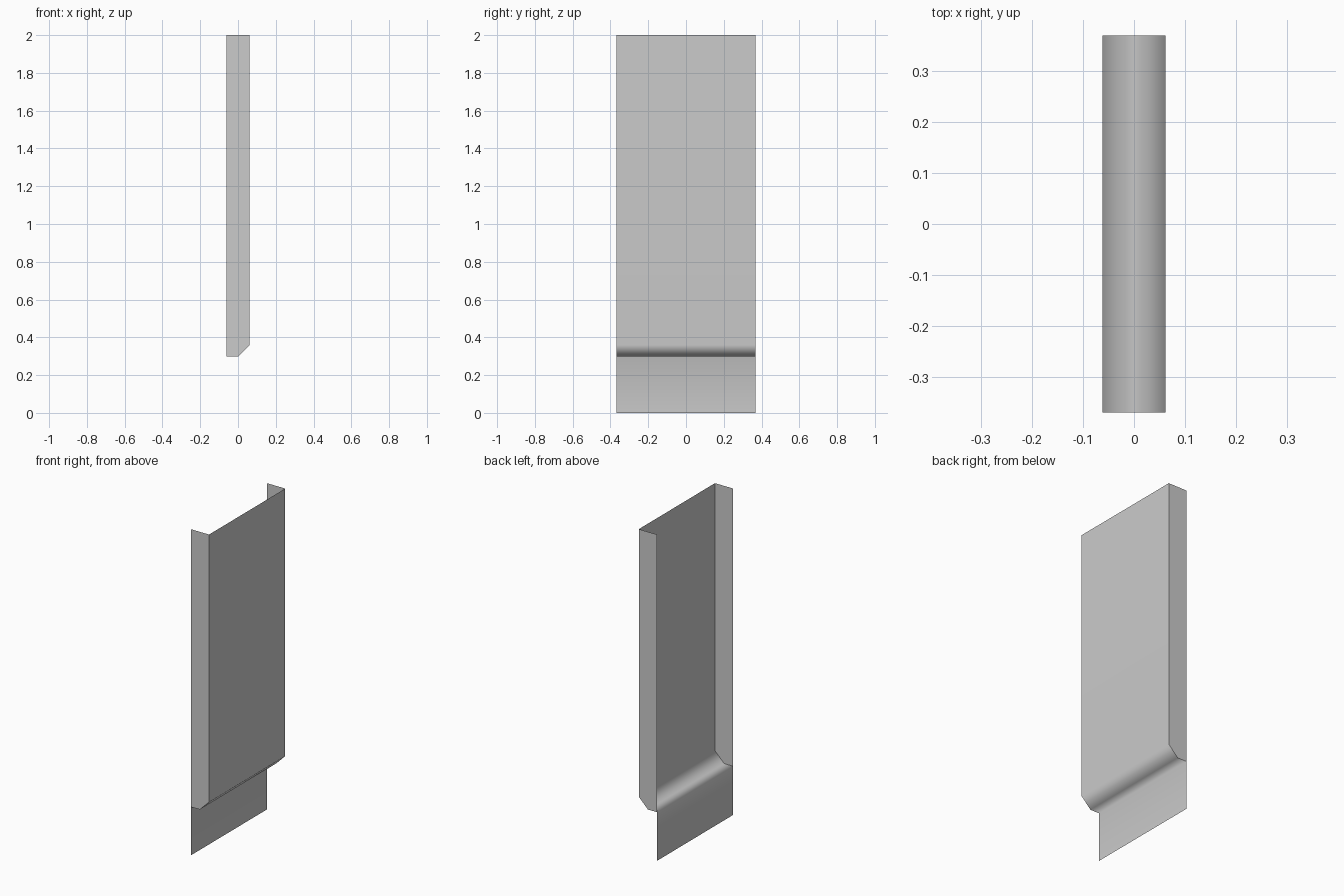
import bpy

if "Cube" in bpy.data.objects:
    bpy.data.objects.remove(bpy.data.objects["Cube"])

HALF_W = 0.369   # half width along y
D = 0.062        # half depth along x
TOP, BEND, LEDGE = 2.0, 0.36, 0.298


def make_object(name, verts, faces):
    mesh = bpy.data.meshes.new(name)
    mesh.from_pydata(verts, [], faces)
    mesh.update()
    obj = bpy.data.objects.new(name, mesh)
    bpy.context.collection.objects.link(obj)
    return obj


# Folded sheet: front panel, sloped bend, ledge and lower lip
profile = [(D, TOP), (D, BEND), (0, LEDGE), (-D, LEDGE), (-D, 0)]
verts = [(x, y, z) for x, z in profile for y in (-HALF_W, HALF_W)]
faces = [(2 * i, 2 * i + 2, 2 * i + 3, 2 * i + 1) for i in range(len(profile) - 1)]
sheet = make_object("folded_sheet", verts, faces)
for p in sheet.data.polygons:
    p.use_smooth = True
sheet.modifiers.new("weighted_normals", 'WEIGHTED_NORMAL')

# Side flanges closing the gap between front panel and back plane
outline = [(-D, TOP), (-D, LEDGE), (0, LEDGE), (D, BEND), (D, TOP)]
for name, side in (("side_flange_front", -1), ("side_flange_back", 1)):
    order = outline if side < 0 else outline[::-1]
    make_object(name, [(x, side * HALF_W, z) for x, z in order], [range(len(order))])
